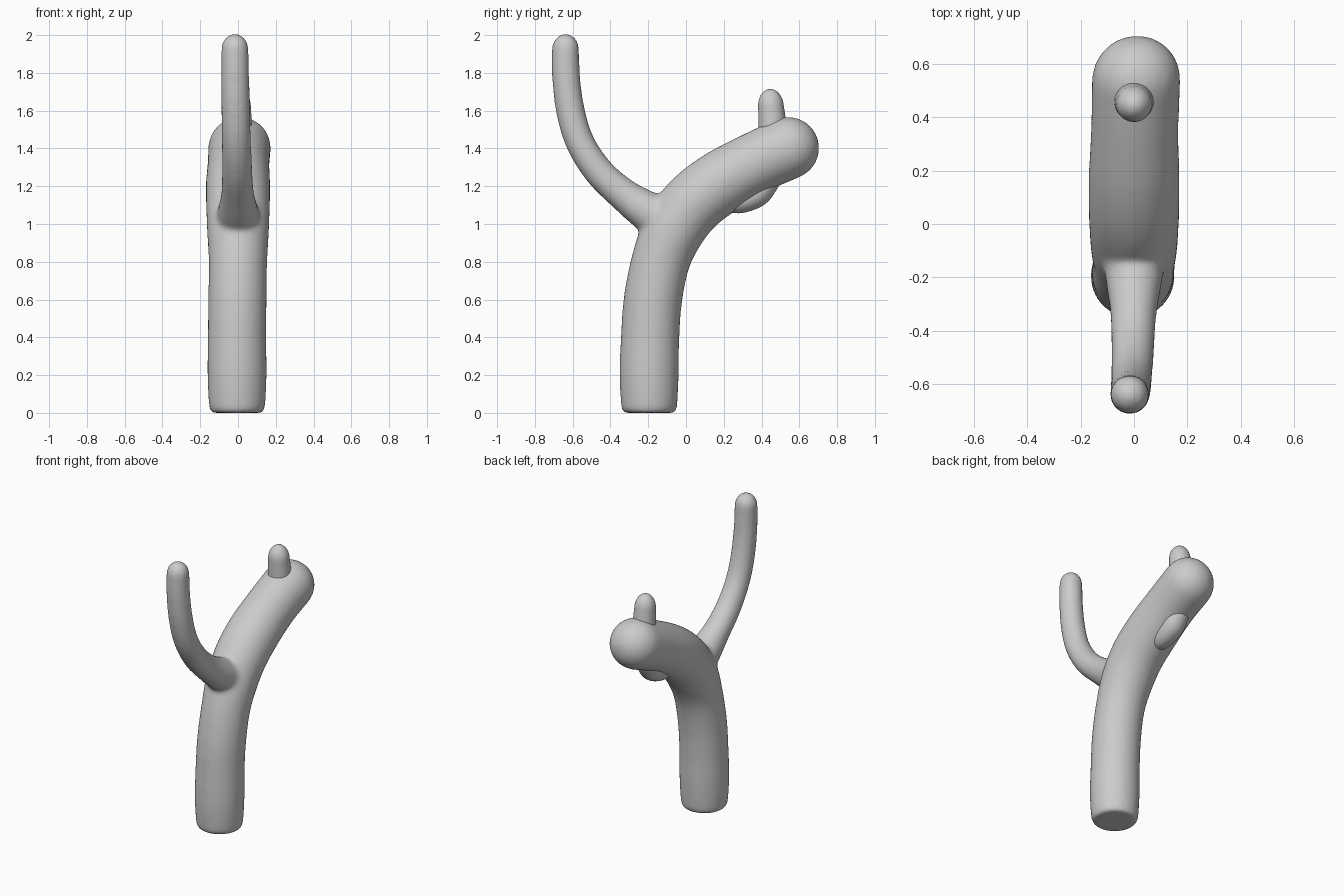
import bpy, bmesh, math
from mathutils import Vector

if "Cube" in bpy.data.objects:
    bpy.data.objects.remove(bpy.data.objects["Cube"])

grey = bpy.data.materials.new("plain grey")
grey.use_nodes = True
COLOR = (0.6, 0.6, 0.6, 1)
grey.diffuse_color = COLOR
grey.node_tree.nodes["Principled BSDF"].inputs["Base Color"].default_value = COLOR


def spline(points, steps=6):
    """Catmull-Rom through (x, y, z, radius) points."""
    p = [Vector(q) for q in points]
    p = [2 * p[0] - p[1]] + p + [2 * p[-1] - p[-2]]
    out = []
    for i in range(1, len(p) - 2):
        a, b, c, d = p[i - 1:i + 3]
        for s in range(steps):
            t = s / steps
            out.append(0.5 * (2 * b + (c - a) * t + (2 * a - 5 * b + 4 * c - d) * t * t
                              + (3 * b - a - 3 * c + d) * t ** 3))
    return out + [p[-2]]


def add_limb(bm, points, tip=1.0, sides=40):
    """Sweep a round section along the path and close it with a dome."""
    path = spline(points)
    end = (path[-1] - path[-2]).to_3d().normalized()
    last = path[-1].copy()
    for k in range(1, 9):
        a = k / 8.15 * math.pi / 2
        pos = last.to_3d() + end * last.w * tip * math.sin(a)
        path.append(Vector((*pos, last.w * math.cos(a))))
    rings = []
    for i, q in enumerate(path):
        d = (path[min(i + 1, len(path) - 1)] - path[max(i - 1, 0)]).to_3d().normalized()
        side = Vector((1, 0, 0))
        up = d.cross(side).normalized()
        rings.append([bm.verts.new(q.to_3d() + q.w * (side * math.cos(t) + up * math.sin(t)))
                      for t in (2 * math.pi * j / sides for j in range(sides))])
    for r0, r1 in zip(rings, rings[1:]):
        for j in range(sides):
            k = (j + 1) % sides
            bm.faces.new((r0[j], r0[k], r1[k], r1[j]))
    bm.faces.new(rings[0][::-1])
    bm.faces.new(rings[-1])


def finish(name, bm, fuse=False):
    bmesh.ops.recalc_face_normals(bm, faces=bm.faces)
    mesh = bpy.data.meshes.new(name)
    bm.to_mesh(mesh)
    bm.free()
    mesh.materials.append(grey)
    obj = bpy.data.objects.new(name, mesh)
    bpy.context.collection.objects.link(obj)
    if fuse:
        rem = obj.modifiers.new("Fuse", "REMESH")
        rem.mode = "VOXEL"
        rem.voxel_size = 0.012
        rem.use_smooth_shade = True
        sm = obj.modifiers.new("Blend", "SMOOTH")
        sm.factor = 0.5
        sm.iterations = 25
    bpy.ops.object.select_all(action="DESELECT")
    obj.select_set(True)
    bpy.context.view_layer.objects.active = obj
    bpy.ops.object.shade_smooth_by_angle(angle=math.radians(50))
    return obj


# Leaning trunk with a bent head, fused with the thin front arm
bm = bmesh.new()
add_limb(bm, [(-0.005, -0.195, 0, 0.138), (-0.005, -0.195, 0.03, 0.148),
              (-0.005, -0.195, 0.2, 0.157), (-0.005, -0.19, 0.4, 0.155),
              (-0.003, -0.175, 0.6, 0.155), (0, -0.135, 0.8, 0.155),
              (0, -0.07, 0.96, 0.164), (0, 0.03, 1.1, 0.169),
              (0, 0.175, 1.215, 0.17), (0.003, 0.36, 1.32, 0.164),
              (0.008, 0.54, 1.402, 0.166)])
add_limb(bm, [(0, -0.08, 1.0, 0.12), (0, -0.2, 1.065, 0.108),
              (-0.002, -0.33, 1.155, 0.088), (-0.004, -0.46, 1.275, 0.081),
              (-0.008, -0.56, 1.43, 0.078), (-0.012, -0.612, 1.6, 0.077),
              (-0.015, -0.635, 1.78, 0.075), (-0.016, -0.638, 1.93, 0.073)], tip=1.08)
finish("trunk_and_front_arm", bm, fuse=True)

# Small stub on top of the head
bm = bmesh.new()
add_limb(bm, [(0, 0.46, 1.42, 0.074), (0, 0.457, 1.53, 0.073),
              (0, 0.45, 1.62, 0.068)], tip=1.4)
finish("top_stub", bm)

# Short hooked arm under the head
bm = bmesh.new()
add_limb(bm, [(0, 0.0, 1.08, 0.13), (0, 0.1, 1.10, 0.105), (0, 0.19, 1.127, 0.07),
              (0, 0.29, 1.128, 0.07), (0, 0.375, 1.165, 0.074),
              (0, 0.42, 1.225, 0.074)])
finish("under_arm", bm)
